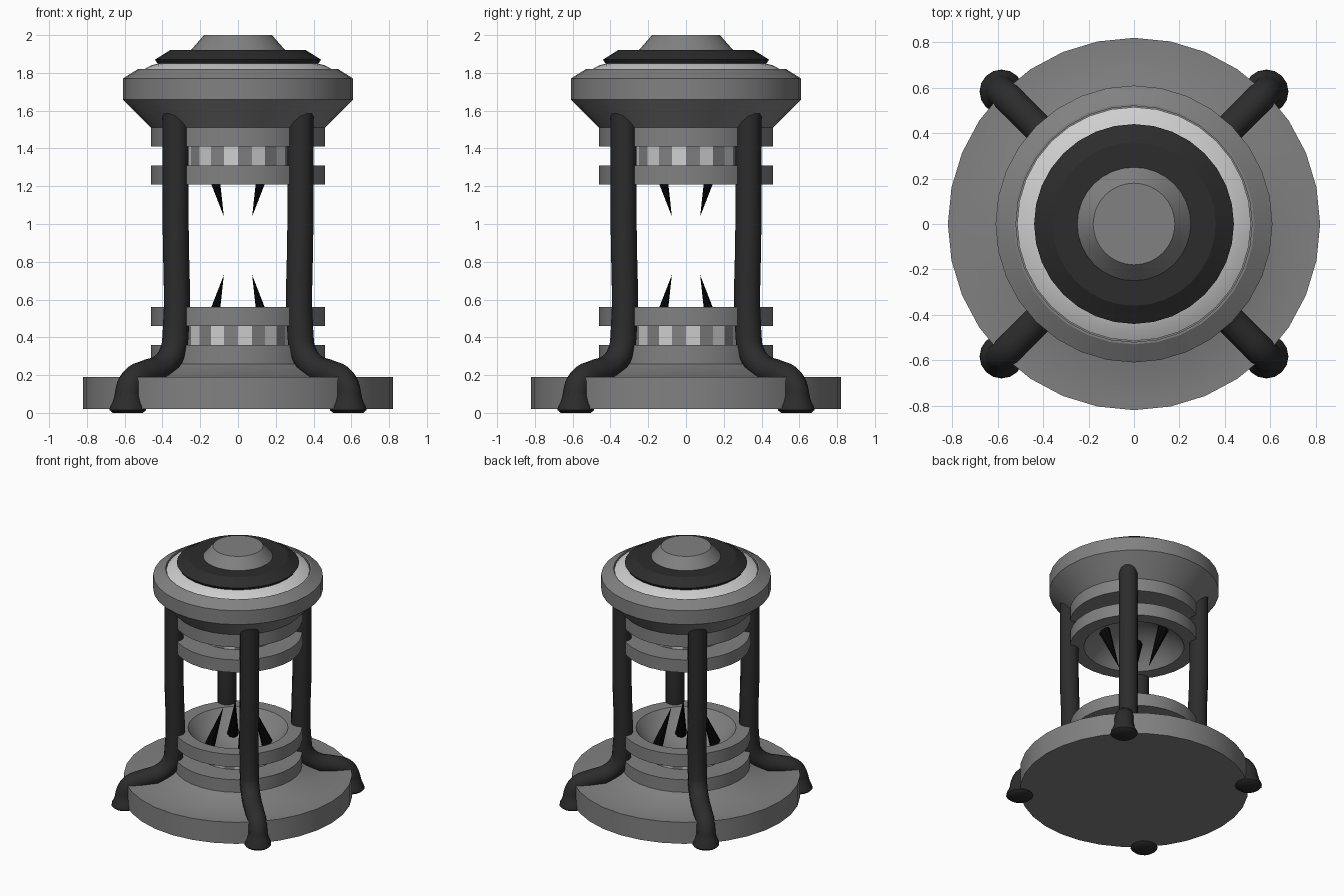
import bpy, bmesh, math
from mathutils import Matrix, Vector

cube = bpy.data.objects.get("Cube")
if cube:
    bpy.data.objects.remove(cube, do_unlink=True)


def material(name, value):
    m = bpy.data.materials.new(name)
    m.use_nodes = True
    color = (value, value, value, 1)
    m.diffuse_color = color
    m.node_tree.nodes["Principled BSDF"].inputs["Base Color"].default_value = color
    return m


GREY = material("metal grey", 0.22)
LIGHT = material("pale grey", 0.62)
DARK = material("dark rubber", 0.025)
BLACK = material("black", 0.002)


def finish(ob, angle=30):
    bpy.ops.object.select_all(action="DESELECT")
    ob.select_set(True)
    bpy.context.view_layer.objects.active = ob
    bpy.ops.object.shade_smooth_by_angle(angle=math.radians(angle))


def lathe(name, profile, mats, sides=32, center=(0, 0), smooth=30):
    """Spin (radius, height) points around a vertical axis."""
    bm = bmesh.new()
    verts = [bm.verts.new((r, 0, z)) for r, z in profile]
    edges = [bm.edges.new(pair) for pair in zip(verts, verts[1:])]
    bmesh.ops.spin(bm, geom=verts + edges, cent=(0, 0, 0), axis=(0, 0, 1),
                   angle=math.tau, steps=sides, use_merge=True)
    bmesh.ops.remove_doubles(bm, verts=bm.verts, dist=1e-5)
    bmesh.ops.recalc_face_normals(bm, faces=bm.faces)
    bmesh.ops.translate(bm, verts=bm.verts, vec=(*center, 0))
    mesh = bpy.data.meshes.new(name)
    bm.to_mesh(mesh)
    bm.free()
    ob = bpy.data.objects.new(name, mesh)
    bpy.context.collection.objects.link(ob)
    for m in mats:
        mesh.materials.append(m)
    finish(ob, smooth)
    return ob


# Base with sloped plinth and collar
lathe("base", [(0, .02), (.82, .02), (.82, .19), (.6, .19), (.46, .26),
               (.46, .36), (0, .36)], [GREY])

# Top housing, pale dome, dark disc and cap
lathe("top_housing", [(0, 1.41), (.46, 1.41), (.46, 1.51), (.61, 1.66), (.61, 1.77),
                      (.53, 1.82), (.52, 1.82), (.52, 1.8), (0, 1.8)], [GREY])
lathe("pale_dome", [(0, 1.79), (.515, 1.79), (.515, 1.81), (.46, 1.84), (.38, 1.86),
                    (0, 1.86)], [LIGHT])
lathe("dark_disc", [(0, 1.84), (.42, 1.84), (.44, 1.87), (.36, 1.92), (0, 1.92)], [DARK])
lathe("cap", [(0, 1.91), (.25, 1.92), (.18, 2), (0, 2)], [GREY])

# Bowl arc, from the rim down to the centre
BOWL_R, BOWL_Z = .424, .784
half = math.asin(.36 / BOWL_R)
bowl = [(BOWL_R * math.sin(half * i / 8), BOWL_Z - BOWL_R * math.cos(half * i / 8))
        for i in range(8, -1, -1)]

# Lower and upper emitters share one shape, the upper one turned over
for side, flipped in (("lower", False), ("upper", True)):
    def height(z):
        return 1.77 - z if flipped else z

    ring = [(.28, .46), (.46, .46), (.46, .56)] + bowl
    lathe(side + "_bowl_ring", [(r, height(z)) for r, z in ring], [GREY])

    # Banded drum with alternating panels
    drum = lathe(side + "_drum", [(.288, height(.35)), (.288, height(.47))],
                 [GREY, LIGHT], sides=24, smooth=5)
    for f in drum.data.polygons:
        k = int(math.atan2(f.center.y, f.center.x) % math.tau / math.tau * 24)
        f.material_index = int((k % 2 == 0) != flipped)

    # Slanted spikes
    for i in range(4):
        turn = Matrix.Rotation(math.radians(45 + 90 * i), 3, "Z")
        foot = turn @ Vector((.22, 0, height(.4)))
        tip = turn @ Vector((.106, 0, height(.73)))
        axis = tip - foot
        bpy.ops.mesh.primitive_cone_add(
            vertices=8, radius1=.045, radius2=0, depth=axis.length,
            location=(foot + tip) / 2, rotation=axis.to_track_quat("Z", "Y").to_euler())
        spike = bpy.context.object
        spike.name = f"{side}_spike_{i + 1}"
        spike.data.materials.append(BLACK)

# Bent pipe legs with flared feet
path = [(.467, 1.6), (.467, 1), (.467, .42), (.49, .32), (.57, .245),
        (.69, .21), (.785, .175), (.825, .1), (.825, .03)]
for i, name in enumerate(("back_left", "back_right", "front_right", "front_left")):
    turn = Matrix.Rotation(math.radians(45 + 90 * i), 3, "Z")
    curve = bpy.data.curves.new(name + "_leg", "CURVE")
    curve.dimensions = "3D"
    curve.bevel_depth = .069
    curve.bevel_resolution = 4
    curve.resolution_u = 4
    curve.use_fill_caps = True
    spline = curve.splines.new("BEZIER")
    spline.bezier_points.add(len(path) - 1)
    for p, (r, z) in zip(spline.bezier_points, path):
        p.co = turn @ Vector((r, 0, z))
        p.handle_left_type = p.handle_right_type = "AUTO"
    curve.materials.append(DARK)
    leg = bpy.data.objects.new(name + "_leg", curve)
    bpy.context.collection.objects.link(leg)
    bpy.ops.object.select_all(action="DESELECT")
    leg.select_set(True)
    bpy.context.view_layer.objects.active = leg
    bpy.ops.object.convert(target="MESH")
    finish(bpy.context.object, 40)
    spot = turn @ Vector((.825, 0, 0))
    lathe(name + "_foot", [(0, 0), (.08, 0), (.097, .015), (.095, .03), (.078, .065),
                           (.066, .11)], [DARK], sides=16, center=spot.xy, smooth=50)
